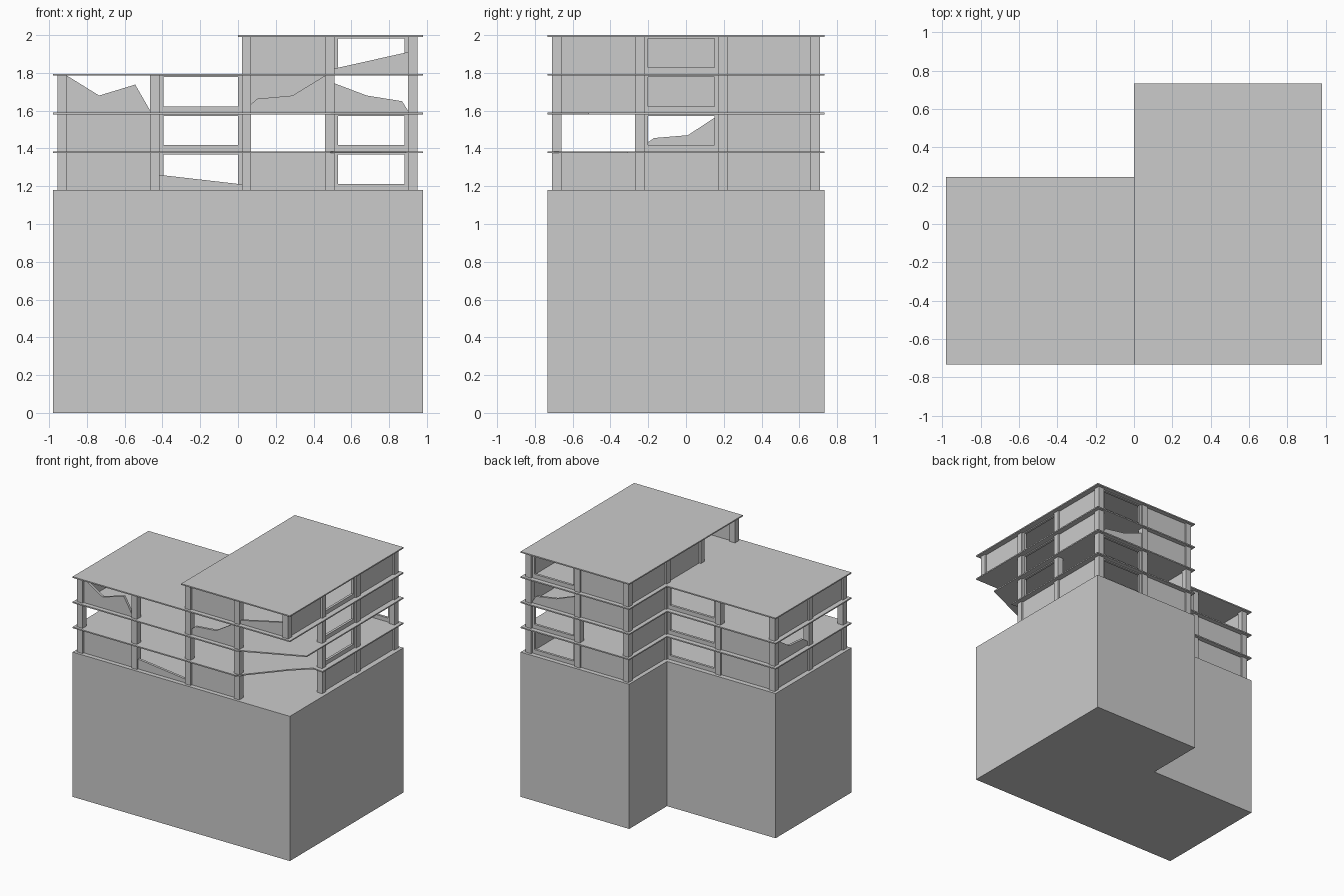
import bpy, bmesh
from mathutils import Vector

if "Cube" in bpy.data.objects:
    bpy.data.objects.remove(bpy.data.objects["Cube"])

BASE, STOREY, SLAB, COL, WALL = 1.18, 0.205, 0.01, 0.05, 0.02
LX, LY, IY = 0.98, 0.732, 0.245


def prism(name, pts, offset):
    """Extrude a flat outline by an offset vector."""
    bm = bmesh.new()
    face = bm.faces.new([bm.verts.new(p) for p in pts])
    out = bmesh.ops.extrude_face_region(bm, geom=[face])
    verts = [g for g in out["geom"] if isinstance(g, bmesh.types.BMVert)]
    bmesh.ops.translate(bm, verts=verts, vec=offset)
    bmesh.ops.recalc_face_normals(bm, faces=bm.faces)
    me = bpy.data.meshes.new(name)
    bm.to_mesh(me)
    bm.free()
    ob = bpy.data.objects.new(name, me)
    bpy.context.collection.objects.link(ob)
    return ob


def plate(name, outline, z0, z1):
    return prism(name, [(x, y, z0) for x, y in outline], Vector((0, 0, z1 - z0)))


def panel(name, a, b, z, outline):
    """Upright panel from a to b; outline is (fraction along, height)."""
    a, b = Vector((*a, z)), Vector((*b, z))
    d = (b - a).normalized()
    a, b = a + d * COL / 2, b - d * COL / 2
    n = Vector((-d.y, d.x, 0)) * WALL
    pts = [a.lerp(b, t) + Vector((0, 0, h)) - n / 2 for t, h in outline]
    return prism(name, pts, n)


# L-shaped block below and the slabs above it, two with a collapsed corner
front_left = [(0, LY), (0, IY), (-LX, IY), (-LX, -LY)]
whole = front_left + [(LX, -LY), (LX, LY)]
plate("solid_base", whole, 0, BASE)
torn = {
    1: [(0.49, -LY), (0.76, -0.42), (0.89, -0.30), (LX, -0.31)],
    2: [(0.49, -LY), (LX, -0.515)],
    3: [(LX, -LY)],
}
for i, cut in torn.items():
    z = BASE + i * STOREY
    plate("floor_slab", front_left + cut + [(LX, LY)], z - SLAB, z)
plate("roof_slab", [(0, -LY), (LX, -LY), (LX, LY), (0, LY)], 2 - SLAB, 2)

# Column grid
X = [-0.93, -0.44, 0.045, 0.485, 0.925]
Y = [-0.685, -0.245, 0.195, 0.685]
spots = [(0, 0), (1, 0), (2, 0), (3, 0), (4, 0), (0, 1), (4, 1),
         (0, 2), (1, 2), (2, 2), (4, 2), (2, 3), (3, 3), (4, 3)]
for lv in range(4):
    here = spots if lv < 3 else [s for s in spots if s[0] > 1] + [(2, 1)]
    for i, j in here:
        if (i, j) == (4, 0) and lv < 3:
            continue
        h, z = COL / 2, BASE + lv * STOREY
        x, y = X[i], Y[j]
        plate("column", [(x - h, y - h), (x + h, y - h), (x + h, y + h), (x - h, y + h)],
              z, z + STOREY - SLAB)

# Broken wall top edges
H = STOREY - SLAB
broken = {
    "a": [(0, H), (.386, .09), (.82, .148), (1, .01)],
    "b": [(0, .08), (1, .03)],
    "c": [(0, .045), (.08, .073), (.56, .09), (1, H)],
    "d": [(0, .155), (.44, .09), (.92, .06), (1, .01)],
    "e": [(0, .028), (1, .115)],
    "f": [(0, .035), (.13, .07), (.59, .085), (1, .19)],
}
# Bays: start, end, and storeys bottom to top (S solid, W window, . open)
bays = [
    ((0, 0), (1, 0), "S.a."), ((1, 0), (2, 0), "b..."),
    ((2, 0), (3, 0), "S.cS"), ((3, 0), (4, 0), "...e"),
    ((0, 2), (1, 2), "SS.."), ((1, 2), (2, 2), "WWW."),
    ((2, 3), (3, 3), "S.SS"), ((3, 3), (4, 3), "WWdW"),
    ((0, 0), (0, 1), "S.S."), ((0, 1), (0, 2), "SfS."),
    ((4, 0), (4, 1), "...S"), ((4, 1), (4, 2), "SWWW"),
    ((4, 2), (4, 3), "S.SS"), ((2, 2), (2, 3), "SSSS"),
    ((2, 1), (2, 2), "...S"),
]


def rect(t0, t1, h0, h1):
    return [(t0, h0), (t1, h0), (t1, h1), (t0, h1)]


for s, e, kinds in bays:
    a, b = (X[s[0]], Y[s[1]]), (X[e[0]], Y[e[1]])
    for lv, k in enumerate(kinds):
        z = BASE + lv * STOREY
        if k == "S":
            panel("wall", a, b, z, rect(0, 1, 0, H))
        elif k == "W":
            lo, hi, m = 0.033, 0.187, 0.047
            for r in (rect(0, 1, 0, lo), rect(0, 1, hi, H),
                      rect(0, m, lo, hi), rect(1 - m, 1, lo, hi)):
                panel("window_frame", a, b, z, r)
        elif k in broken:
            panel("broken_wall", a, b, z, [(1, 0), (0, 0)] + broken[k])
